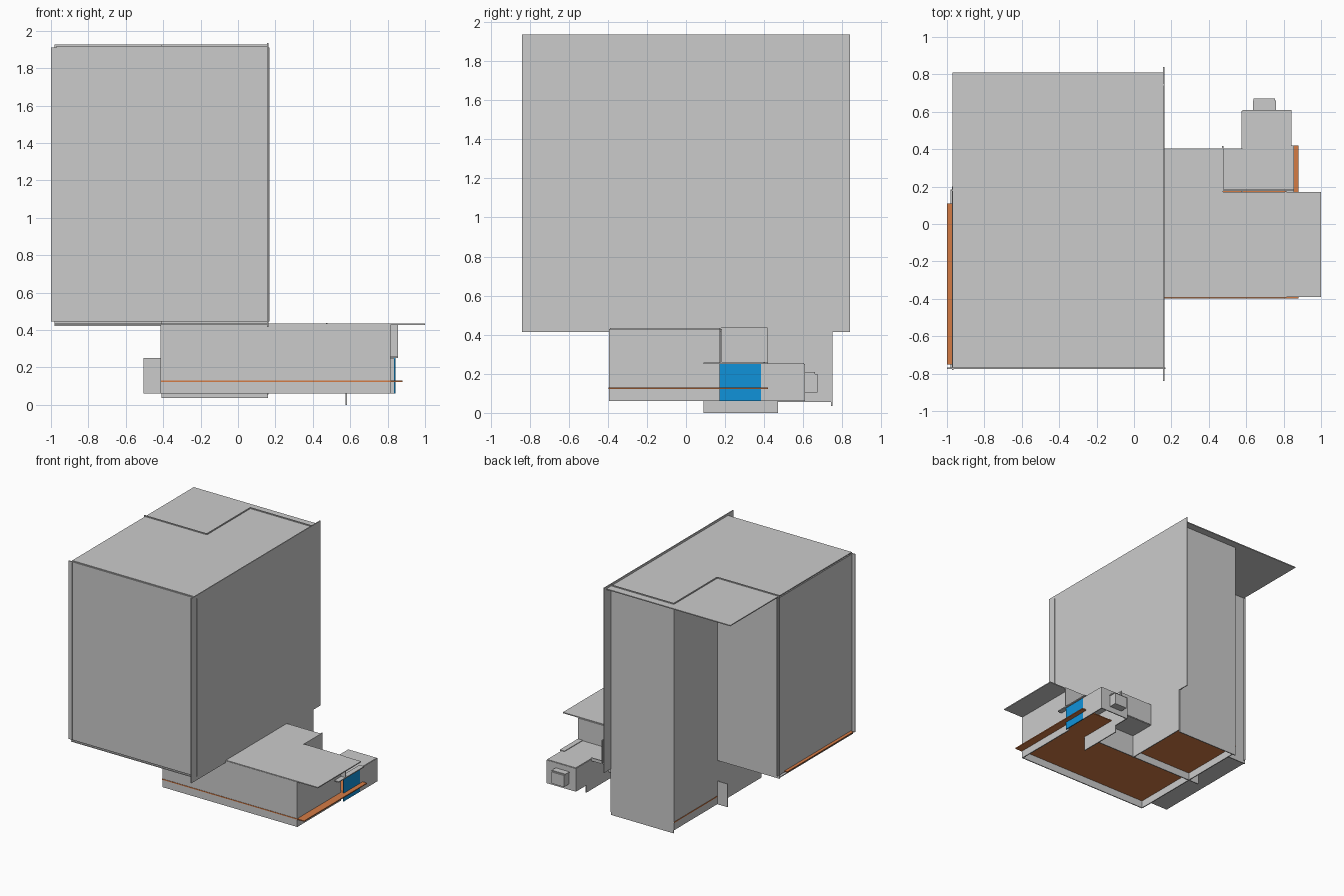
import bpy
import bmesh

cube = bpy.data.objects.get("Cube")
if cube:
    bpy.data.objects.remove(cube, do_unlink=True)

T = 0.004  # half thickness of a wall


def material(name, color):
    m = bpy.data.materials.new(name)
    m.use_nodes = True
    m.diffuse_color = (*color, 1)
    m.node_tree.nodes["Principled BSDF"].inputs["Base Color"].default_value = (*color, 1)
    return m


GREY = material("light_grey", (0.6, 0.6, 0.6))
WOOD = material("orange_wood", (0.66, 0.2, 0.06))
BLUE = material("blue_glass", (0.005, 0.29, 0.7))


def box(name, xs, ys, zs, mat=GREY):
    """Box between the given limits on each axis."""
    mesh = bpy.data.meshes.new(name)
    bm = bmesh.new()
    bmesh.ops.create_cube(bm, size=1)
    for v in bm.verts:
        for i, (lo, hi) in enumerate((xs, ys, zs)):
            v.co[i] = lo if v.co[i] < 0 else hi
    bm.to_mesh(mesh)
    bm.free()
    mesh.materials.append(mat)
    obj = bpy.data.objects.new(name, mesh)
    bpy.context.collection.objects.link(obj)
    return obj


def wall_x(name, x, ys, zs, mat=GREY):
    return box(name, (x - T, x + T), ys, zs, mat)


def wall_y(name, y, xs, zs, mat=GREY):
    return box(name, xs, (y - T, y + T), zs, mat)


def slab(name, z, xs, ys, mat=GREY):
    return box(name, xs, ys, (z - T, z + T), mat)


# Tower walls, floor and roof
WEST, MID, EAST = -0.97, -0.41, 0.16
FRONT, STEP, BACK = -0.77, 0.18, 0.745
LOW, HIGH, TOP = 0.43, 1.92, 1.927
wall_x("tower_east_wall", EAST, (-0.84, 0.84), (0.415, 1.935))
wall_y("tower_front_wall", FRONT, (-1.0, 0.168), (0.445, 1.91))
wall_x("tower_west_wall", WEST, (-0.78, 0.2), (0.445, 1.905))
wall_y("tower_step_wall", STEP, (-0.98, MID), (0.42, TOP))
wall_x("tower_inner_west_wall", MID, (STEP, BACK), (0.06, TOP))
wall_y("tower_back_wall", BACK, (MID, EAST), (0.035, TOP))
slab("tower_floor", LOW, (-0.98, EAST), (FRONT, STEP))
slab("tower_roof", 1.915, (WEST, EAST), (FRONT, 0.81))
slab("west_ledge", 0.452, (-1.0, WEST), (-0.75, 0.11), WOOD)

# Ground storey walls
BASE, LEDGE = 0.06, 0.25
wall_y("ground_front_wall", -0.39, (MID, 0.815), (BASE, LOW))
wall_x("ground_west_wall", MID, (-0.39, STEP), (BASE, LOW))
wall_x("ground_east_wall", 0.812, (-0.39, 0.175), (BASE, LOW))
wall_x("ground_inner_wall", EAST, (STEP, BACK), (0.055, LOW))
wall_y("ground_middle_wall", STEP, (-0.505, 0.58), (BASE, LEDGE))
wall_y("ground_upper_middle_wall", STEP, (MID, 0.855), (LEDGE, LOW))

# Wooden floors
slab("main_floor", 0.125, (-0.413, 0.88), (-0.397, STEP), WOOD)
slab("back_floor", 0.125, (-0.417, EAST), (STEP, BACK), WOOD)
slab("entrance_floor", 0.125, (0.58, 0.88), (STEP, 0.42), WOOD)

# Annex roofs and raised back corner
slab("annex_roof", LOW, (EAST, 1.0), (-0.39, 0.172))
slab("raised_corner_roof", LOW, (EAST, 0.475), (0.172, 0.4))
wall_y("raised_corner_back_wall", 0.4, (EAST, 0.48), (LEDGE, LOW))
wall_x("raised_corner_side_wall", 0.475, (STEP, 0.417), (LEDGE, 0.436))

# Entrance bay
slab("bay_roof", LEDGE, (EAST, 0.84), (STEP, 0.4))
slab("bay_back_roof", LEDGE, (0.58, 0.84), (0.4, 0.605))
slab("door_canopy", 0.255, (0.812, 0.855), (0.09, 0.42))
wall_x("glass_door", 0.838, (0.172, 0.383), (BASE, LEDGE), BLUE)
wall_x("bay_east_wall", 0.838, (0.383, 0.605), (BASE, LEDGE))
wall_y("bay_back_wall", 0.605, (0.58, 0.842), (BASE, LEDGE))
wall_x("bay_west_wall", 0.58, (0.4, 0.605), (BASE, LEDGE))
wall_x("bay_foundation_wall", 0.58, (0.09, 0.47), (0.0, LEDGE))
wall_y("bay_parapet", 0.4, (0.46, 0.58), (0.235, 0.26))

# Small box on the back of the bay
box("back_box", (0.64, 0.755), (0.605, 0.672), (0.105, 0.2))
box("back_box_lid", (0.635, 0.76), (0.605, 0.66), (0.2, 0.208))
